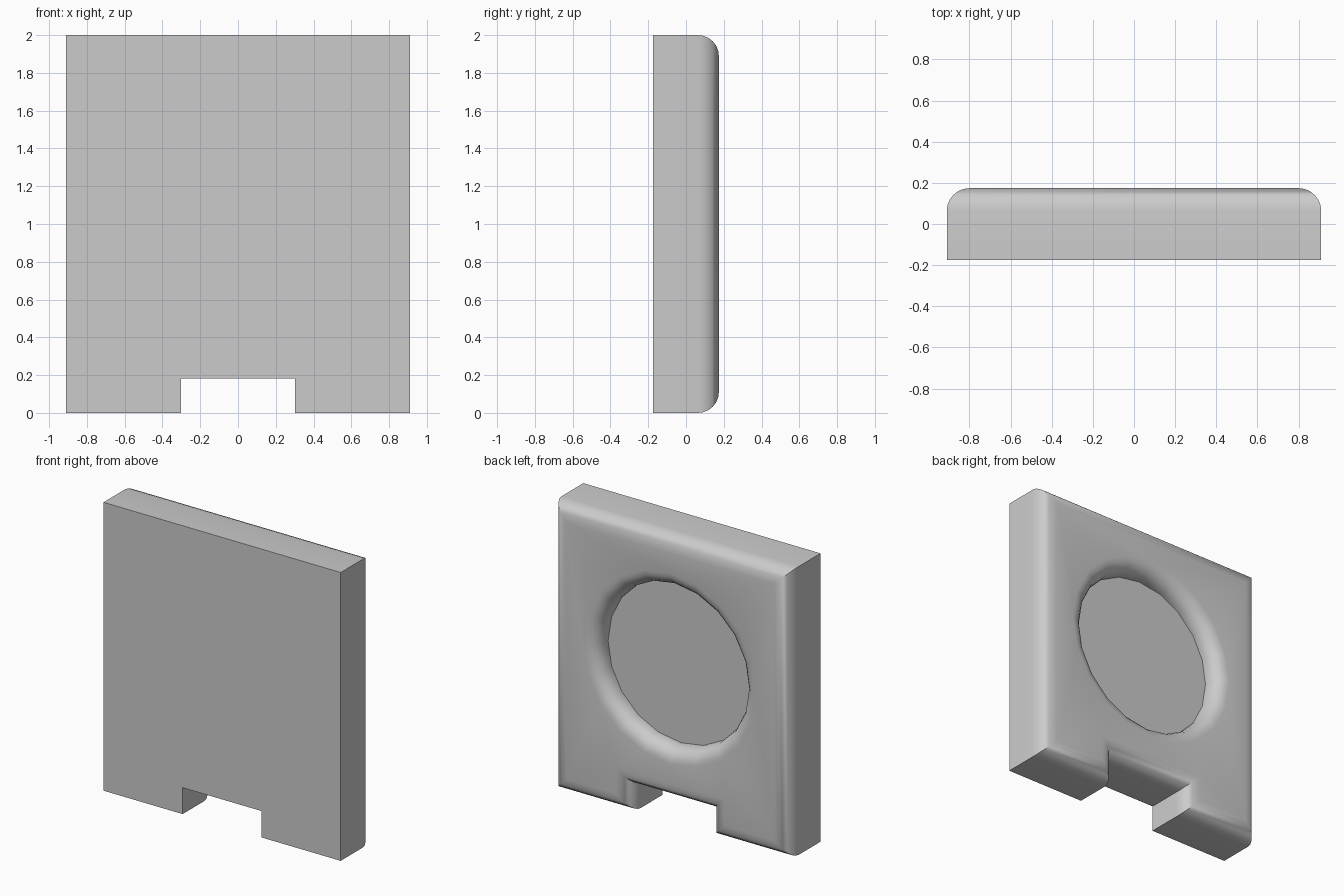
import bpy, bmesh, math

if "Cube" in bpy.data.objects:
    bpy.data.objects.remove(bpy.data.objects["Cube"])

W, D, H = 0.91, 0.174, 2.0          # half width, half depth, height
NW, NH = 0.303, 0.183               # notch half width, notch height
R = 0.11                            # rounding of the back edges


def make_object(name, bm):
    bmesh.ops.recalc_face_normals(bm, faces=bm.faces[:])
    mesh = bpy.data.meshes.new(name)
    bm.to_mesh(mesh)
    bm.free()
    obj = bpy.data.objects.new(name, mesh)
    bpy.context.collection.objects.link(obj)
    return obj


# Plate: notched outline extruded to the back, back rim rounded
outline = [(-W, 0), (-NW, 0), (-NW, NH), (NW, NH), (NW, 0), (W, 0), (W, H), (-W, H)]
bm = bmesh.new()
front = bm.faces.new([bm.verts.new((x, -D, z)) for x, z in outline])
ext = bmesh.ops.extrude_face_region(bm, geom=[front], use_keep_orig=True)
for v in ext["geom"]:
    if isinstance(v, bmesh.types.BMVert):
        v.co.y = D
bmesh.ops.recalc_face_normals(bm, faces=bm.faces[:])
rim = [e for e in bm.edges if all(v.co.y > 0 for v in e.verts)]
bmesh.ops.bevel(bm, geom=rim, offset=R, segments=6, profile=0.5,
                affect='EDGES', clamp_overlap=False)
plate = make_object("notched_plate", bm)

# Recess cutter: flared disc, turned about the y axis
SIDES, STEPS, R_IN, LIP, DEPTH, ZC = 20, 5, 0.56, 0.10, 0.12, 1.09
profile = [(R_IN, D - DEPTH)]
for i in range(STEPS + 1):
    a = math.pi / 2 * i / STEPS
    profile.append((R_IN + LIP * (1 - math.cos(a)), D - LIP + LIP * math.sin(a)))
profile.append((R_IN + LIP, D + 0.2))
bm = bmesh.new()
rings = []
for r, y in profile:
    rings.append([bm.verts.new((r * math.cos(2 * math.pi * k / SIDES), y,
                                ZC + r * math.sin(2 * math.pi * k / SIDES)))
                  for k in range(SIDES)])
for a, b in zip(rings, rings[1:]):
    for k in range(SIDES):
        n = (k + 1) % SIDES
        bm.faces.new((a[k], a[n], b[n], b[k]))
bm.faces.new(rings[0])
bm.faces.new(rings[-1])
cutter = make_object("recess_cutter", bm)

# Cut the recess, then remove the cutter
mod = plate.modifiers.new("recess", 'BOOLEAN')
mod.operation = 'DIFFERENCE'
mod.solver = 'EXACT'
mod.object = cutter
bpy.context.view_layer.objects.active = plate
plate.select_set(True)
bpy.ops.object.modifier_apply(modifier=mod.name)
bpy.data.objects.remove(cutter)

bpy.ops.object.shade_smooth_by_angle(angle=math.radians(35))
